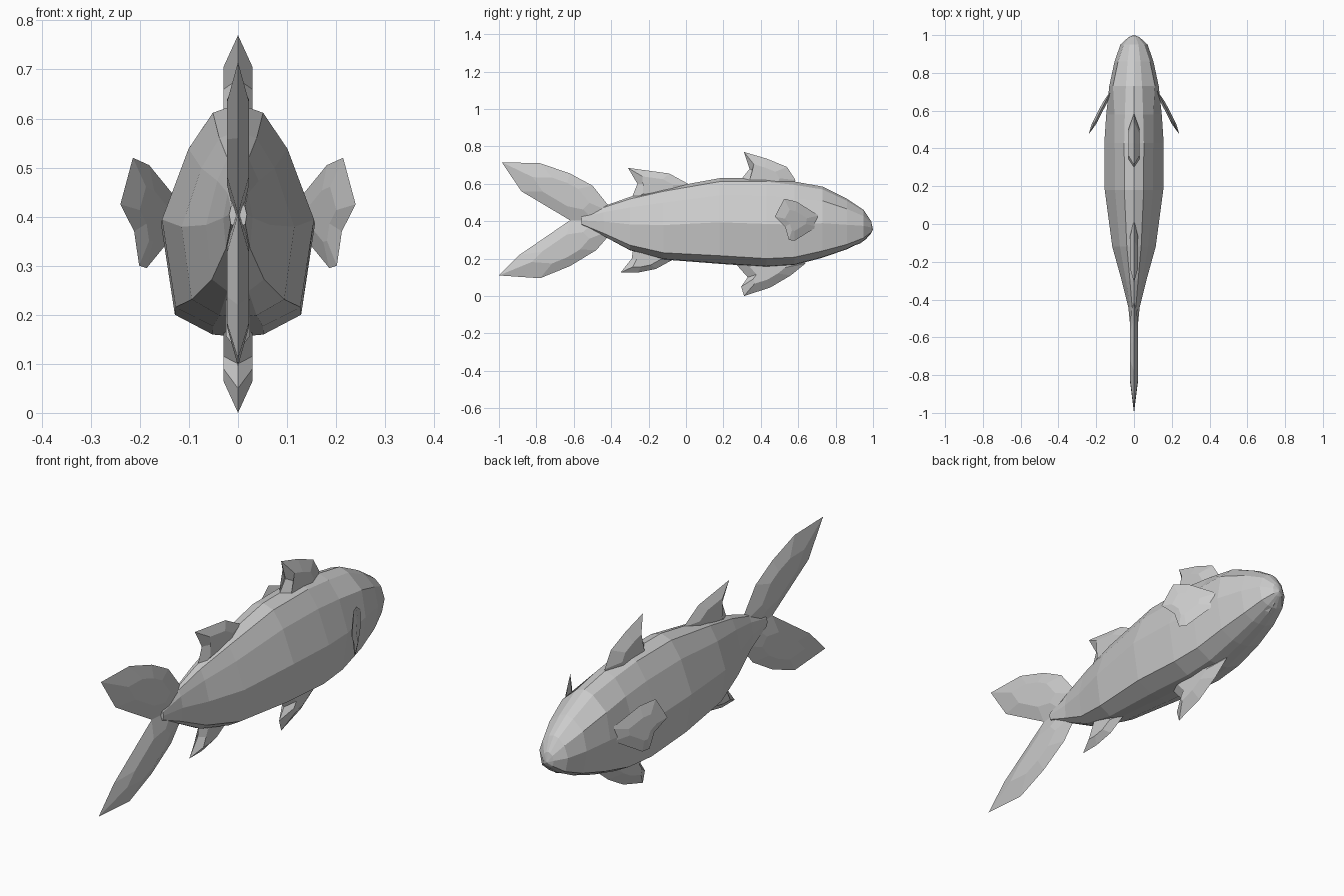
import bpy, bmesh
from mathutils import Vector

cube = bpy.data.objects.get("Cube")
if cube:
    bpy.data.objects.remove(cube, do_unlink=True)

grey = bpy.data.materials.new("pale grey")
grey.use_nodes = True
grey.diffuse_color = (0.6, 0.6, 0.6, 1)
grey.node_tree.nodes["Principled BSDF"].inputs["Base Color"].default_value = (0.6, 0.6, 0.6, 1)


def finish(bm, name):
    bmesh.ops.triangulate(bm, faces=[f for f in bm.faces if len(f.verts) > 4])
    bmesh.ops.recalc_face_normals(bm, faces=bm.faces)
    mesh = bpy.data.meshes.new(name)
    bm.to_mesh(mesh)
    bm.free()
    mesh.materials.append(grey)
    obj = bpy.data.objects.new(name, mesh)
    bpy.context.collection.objects.link(obj)
    return obj


def fin(name, outline, thickness, place=lambda y, z: (0, y, z), inner=0.5, shift=(0, 0)):
    """Lens-shaped fin: a sharp (y, z) rim with a raised panel on each side."""
    bm = bmesh.new()
    cy = sum(p[0] for p in outline) / len(outline) + shift[0]
    cz = sum(p[1] for p in outline) / len(outline) + shift[1]
    rim = [bm.verts.new(place(y, z)) for y, z in outline]
    n = len(rim)
    for side in (-1, 1):
        panel = []
        for y, z in outline:
            co = Vector(place(cy + (y - cy) * inner, cz + (z - cz) * inner))
            panel.append(bm.verts.new(co + Vector((side * thickness, 0, 0))))
        bm.faces.new(panel)
        for i in range(n):
            j = (i + 1) % n
            bm.faces.new((rim[i], rim[j], panel[j], panel[i]))
    return finish(bm, name)


# Body: stations of y, top, bottom, half width, shoulder width factor
stations = [
    (-0.56, 0.43, 0.38, 0.018, 0.8),
    (-0.44, 0.48, 0.32, 0.030, 0.7),
    (-0.30, 0.53, 0.245, 0.065, 0.65),
    (-0.12, 0.575, 0.195, 0.115, 0.65),
    (0.18, 0.63, 0.172, 0.155, 0.65),
    (0.43, 0.63, 0.155, 0.157, 0.65),
    (0.58, 0.612, 0.165, 0.147, 0.7),
    (0.73, 0.585, 0.205, 0.131, 0.85),
    (0.86, 0.52, 0.25, 0.103, 0.82),
    (0.95, 0.46, 0.295, 0.072, 0.75),
    (0.99, 0.40, 0.335, 0.028, 0.75),
]
bm = bmesh.new()
rings = []
for y, top, bottom, w, shoulder in stations:
    half = [(0.33, 0.96), (shoulder, 0.80), (1, 0.485), (0.82, 0.095), (0.33, 0.01)]
    loop = [(0, 1)] + half + [(0, 0)] + [(-x, z) for x, z in reversed(half)]
    rings.append([bm.verts.new((x * w, y, bottom + z * (top - bottom))) for x, z in loop])
for a, b in zip(rings, rings[1:]):
    for i in range(len(a)):
        j = (i + 1) % len(a)
        bm.faces.new((a[i], a[j], b[j], b[i]))
bm.faces.new(rings[0])
snout = bm.verts.new((0, 1.0, 0.355))
for i, v in enumerate(rings[-1]):
    bm.faces.new((v, rings[-1][(i + 1) % len(rings[-1])], snout))
finish(bm, "body")

# Lower jaw, leaving a notch for the mouth
fin("lower_jaw", [(0.80, 0.24), (0.93, 0.28), (0.97, 0.31), (0.94, 0.325), (0.80, 0.33)],
    0.045, inner=0.6)

# Tail lobes
fin("upper_tail_lobe", [(-0.38, 0.44), (-0.50, 0.59), (-0.62, 0.655), (-0.78, 0.71),
                        (-0.985, 0.715), (-0.88, 0.56), (-0.62, 0.405), (-0.45, 0.37)], 0.022)
fin("lower_tail_lobe", [(-0.38, 0.36), (-0.48, 0.245), (-0.62, 0.16), (-0.78, 0.095),
                        (-1.0, 0.11), (-0.89, 0.22), (-0.62, 0.405), (-0.45, 0.43)], 0.022)

# Fins along the centre line, rooted inside the body
fin("front_dorsal_fin", [(0.26, 0.58), (0.30, 0.63), (0.34, 0.68), (0.31, 0.77), (0.43, 0.735),
                         (0.54, 0.69), (0.585, 0.62), (0.56, 0.56)], 0.03, shift=(0, -0.02))
fin("rear_dorsal_fin", [(-0.30, 0.50), (-0.26, 0.60), (-0.31, 0.685), (-0.09, 0.655),
                        (0.02, 0.595), (0, 0.53)], 0.022)
fin("pelvic_fin", [(0.25, 0.19), (0.33, 0.10), (0.295, 0.05), (0.31, 0.0), (0.45, 0.045),
                   (0.56, 0.11), (0.64, 0.175), (0.55, 0.22)], 0.03, shift=(0, 0.02))
fin("anal_fin", [(-0.28, 0.27), (-0.29, 0.20), (-0.35, 0.125), (-0.26, 0.125), (-0.16, 0.145),
                 (-0.06, 0.20), (-0.12, 0.25)], 0.024)

# Pectoral fins, swept outwards and back
pectoral = [(0.71, 0.43), (0.70, 0.37), (0.58, 0.295), (0.55, 0.30), (0.53, 0.37),
            (0.475, 0.425), (0.525, 0.52), (0.59, 0.505)]
for name, s in (("left_pectoral_fin", 1), ("right_pectoral_fin", -1)):
    fin(name, pectoral, 0.012, lambda y, z, s=s: (s * (0.125 + (0.70 - y) * 0.51), y, z))
